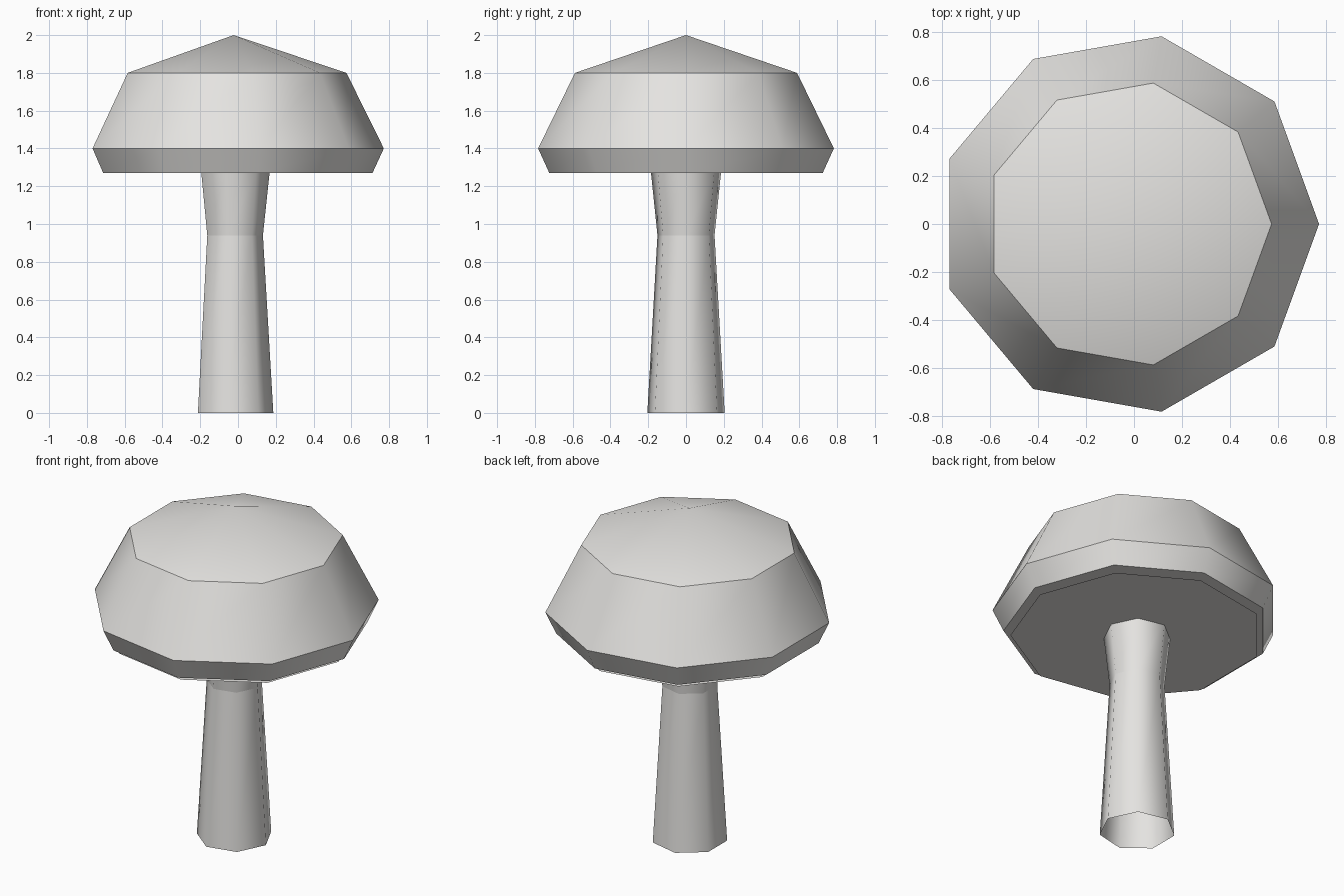
import bpy
import bmesh
from math import cos, sin, tau

AXIS_X = -0.023  # shared centre line of cap and stem

cube = bpy.data.objects.get("Cube")
if cube:
    bpy.data.objects.remove(cube, do_unlink=True)

# One pale grey for the whole model
grey = bpy.data.materials.new("pale_grey")
colour = (0.78, 0.77, 0.75, 1.0)
grey.use_nodes = True
grey.diffuse_color = colour
grey.node_tree.nodes["Principled BSDF"].inputs["Base Color"].default_value = colour


def lathe(name, sides, profile, close_bottom=False, flip=False):
    """Turn a (radius, height) profile, smooth around and sharp between bands."""
    bm = bmesh.new()
    rings = []
    for radius, z in profile:
        if radius == 0:
            rings.append([bm.verts.new((AXIS_X, 0, z))])
        else:
            rings.append([bm.verts.new((AXIS_X + radius * cos(tau * i / sides),
                                        radius * sin(tau * i / sides), z))
                          for i in range(sides)])
    for low, high in zip(rings, rings[1:]):
        for i in range(sides):
            j = (i + 1) % sides
            if len(high) == 1:
                bm.faces.new((low[i], low[j], high[0]))
            else:
                bm.faces.new((low[i], low[j], high[j], high[i]))
    if close_bottom:
        bm.faces.new(rings[0][::-1])
    for face in bm.faces:
        face.smooth = True
    for edge in bm.edges:
        a, b = edge.verts
        edge.smooth = abs(a.co.z - b.co.z) > 1e-5
    mesh = bpy.data.meshes.new(name)
    bm.to_mesh(mesh)
    bm.free()
    mesh.materials.append(grey)
    obj = bpy.data.objects.new(name, mesh)
    bpy.context.collection.objects.link(obj)
    return obj


# Nine-sided cap with a shallow pointed top
lathe("cap", 9, [(0.735, 1.27), (0.795, 1.4), (0.597, 1.8), (0, 2.0)], close_bottom=True)

# Thin gill disc just below the rim
lathe("gill_disc", 9, [(0.697, 1.242)], close_bottom=True)

# Seven-sided hollow stem, open at the foot
lathe("stem", 7, [(0.21, 0), (0.155, 0.94), (0.19, 1.27)])
